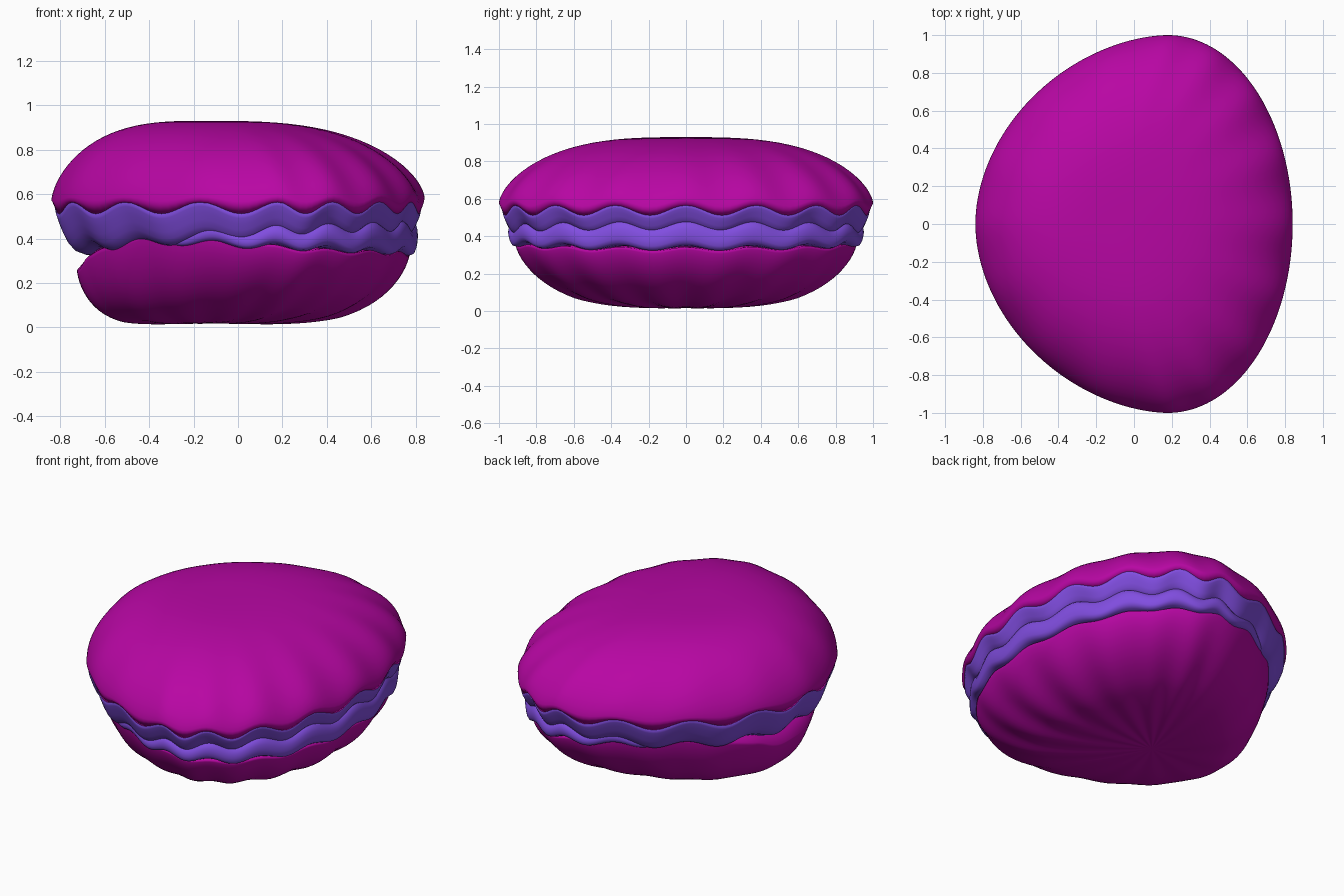
import bpy, bmesh, math

if "Cube" in bpy.data.objects:
    bpy.data.objects.remove(bpy.data.objects["Cube"])

SEG, WAVES = 160, 16


def material(name, col):
    m = bpy.data.materials.new(name)
    m.diffuse_color = (*col, 1)
    m.use_nodes = True
    m.node_tree.nodes["Principled BSDF"].inputs["Base Color"].default_value = m.diffuse_color
    return m


shell_mat = material("shell_magenta", (0.48, 0.002, 0.37))
lip_mat = material("lip_violet", (0.22, 0.075, 0.75))


def outline(a, left, right, half):
    """Egg-shaped plan: broad at +x, tapering at the -x hinge."""
    c, s, cx = math.cos(a), math.sin(a), 0.18 * half
    if c >= 0:
        return cx + (right - cx) * c, half * s
    e = 2 / 1.8
    return cx + (left - cx) * abs(c) ** e, half * math.copysign(abs(s) ** (2 / 1.9), s)


def loft(name, rows, mat, caps, levels=1):
    """Join rings of points, closing the ends with centre points."""
    bm = bmesh.new()
    rings = [[bm.verts.new(row(2 * math.pi * i / SEG)) for i in range(SEG)] for row in rows]
    for r0, r1 in zip(rings, rings[1:]):
        for i in range(SEG):
            j = (i + 1) % SEG
            bm.faces.new((r0[i], r0[j], r1[j], r1[i]))
    for ring, cap in ((rings[0], caps[0]), (rings[-1], caps[1])):
        v = bm.verts.new(cap)
        for i in range(SEG):
            bm.faces.new((v, ring[i], ring[(i + 1) % SEG]))
    bmesh.ops.recalc_face_normals(bm, faces=bm.faces)
    for f in bm.faces:
        f.smooth = True
    me = bpy.data.meshes.new(name)
    bm.to_mesh(me)
    bm.free()
    me.materials.append(mat)
    ob = bpy.data.objects.new(name, me)
    bpy.context.collection.objects.link(ob)
    if levels:
        sub = ob.modifiers.new("smooth", 'SUBSURF')
        sub.levels = sub.render_levels = levels
    return ob


def interp(x, pts):
    for (x0, z0), (x1, z1) in zip(pts, pts[1:]):
        if x <= x1:
            t = max(0, (x - x0) / (x1 - x0))
            t = t * t * (3 - 2 * t) * 0.4 + t * 0.6
            return z0 + (z1 - z0) * t
    return pts[-1][1]


def dome(r, q=3.0):
    return max(0, 1 - r ** q) ** 0.65


RADII = [math.sin(math.pi / 2 * k / 24) for k in range(1, 25)]


# Upper shell: dome ribbed towards its scalloped rim
def upper_row(r):
    def row(a):
        x, y = outline(a, -0.84, 0.84, 1.0)
        front = 0.35 + 0.65 * (1 + math.cos(a)) / 2
        amp = 0.02 * r ** 7 * front
        z = 0.565 + 0.365 * dome(r) + amp * math.cos(WAVES * a)
        return -0.15 + (x + 0.15) * r, y * r, z
    return row


def ring_row(left, right, half, zr, zl, wave, power=1):
    """Wavy ring: left, right, half width, z at right, z at left, wave height."""
    def row(a):
        x, y = outline(a, left, right, half)
        t = ((1 - math.cos(a)) / 2) ** power
        return x, y, zr + (zl - zr) * t + wave * math.cos(WAVES * a)
    return row


loft("upper_shell", [upper_row(r) for r in RADII]
     + [ring_row(-0.826, 0.826, 0.984, 0.535, 0.535, 0.025),
        ring_row(-0.74, 0.74, 0.9, 0.56, 0.56, 0)],
     shell_mat, ((-0.15, 0, 0.93), (0, 0, 0.56)), 0)

# Lower shell: ribs fan from an off-centre apex, rim rises then curls at the hinge
RIM = [(-0.72, 0.25), (-0.68, 0.31), (-0.6, 0.355), (-0.4, 0.41), (-0.2, 0.4),
       (0, 0.38), (0.3, 0.345), (0.8, 0.325)]
APEX = -0.13


def lower_row(r):
    def row(a):
        x, y = outline(a, -0.725, 0.775, 0.915)
        c = math.cos(a)
        q = 3 + (2.2 if c < 0 else 0.8) * c * c
        rib = 0.011 * (0.25 + 0.375 * (1 + c)) * r * math.cos(WAVES * a)
        z = 0.005 + interp(x, RIM) * (1 - dome(r, q)) + rib
        z += 0.014 * max(0, 1 - r * 1.6) ** 0.5
        return APEX + (x - APEX) * r, y * r, max(0, z)
    return row


def lower_inner(a):
    x, y = outline(a, -0.66, 0.7, 0.84)
    return x, y, interp(x, RIM) + 0.015


loft("lower_shell", [lower_row(r) for r in RADII] + [lower_inner], shell_mat,
     ((APEX, 0, 0.019), (0, 0, 0.38)), 0)

# Wavy lips between the shells
UPPER_LIP = [(-0.74, 0.75, 0.90, 0.56, 0.56, 0.02), (-0.834, 0.834, 0.993, 0.55, 0.55, 0.03),
             (-0.83, 0.828, 0.987, 0.525, 0.525, 0.03), (-0.80, 0.808, 0.96, 0.48, 0.44, 0.028, 1.5),
             (-0.755, 0.79, 0.935, 0.44, 0.355, 0.025, 2), (-0.66, 0.72, 0.86, 0.44, 0.32, 0.01, 2)]
LOWER_LIP = [(-0.58, 0.70, 0.85, 0.47, 0.44, 0.01), (-0.65, 0.79, 0.925, 0.48, 0.44, 0.022),
             (-0.67, 0.812, 0.955, 0.42, 0.42, 0.022), (-0.67, 0.81, 0.95, 0.36, 0.40, 0.02),
             (-0.64, 0.795, 0.935, 0.33, 0.39, 0.016), (-0.56, 0.70, 0.84, 0.34, 0.38, 0.005)]
loft("upper_lip", [ring_row(*r) for r in UPPER_LIP], lip_mat, ((0, 0, 0.56), (0, 0, 0.42)))
loft("lower_lip", [ring_row(*r) for r in LOWER_LIP], lip_mat, ((0, 0, 0.47), (0, 0, 0.37)))
